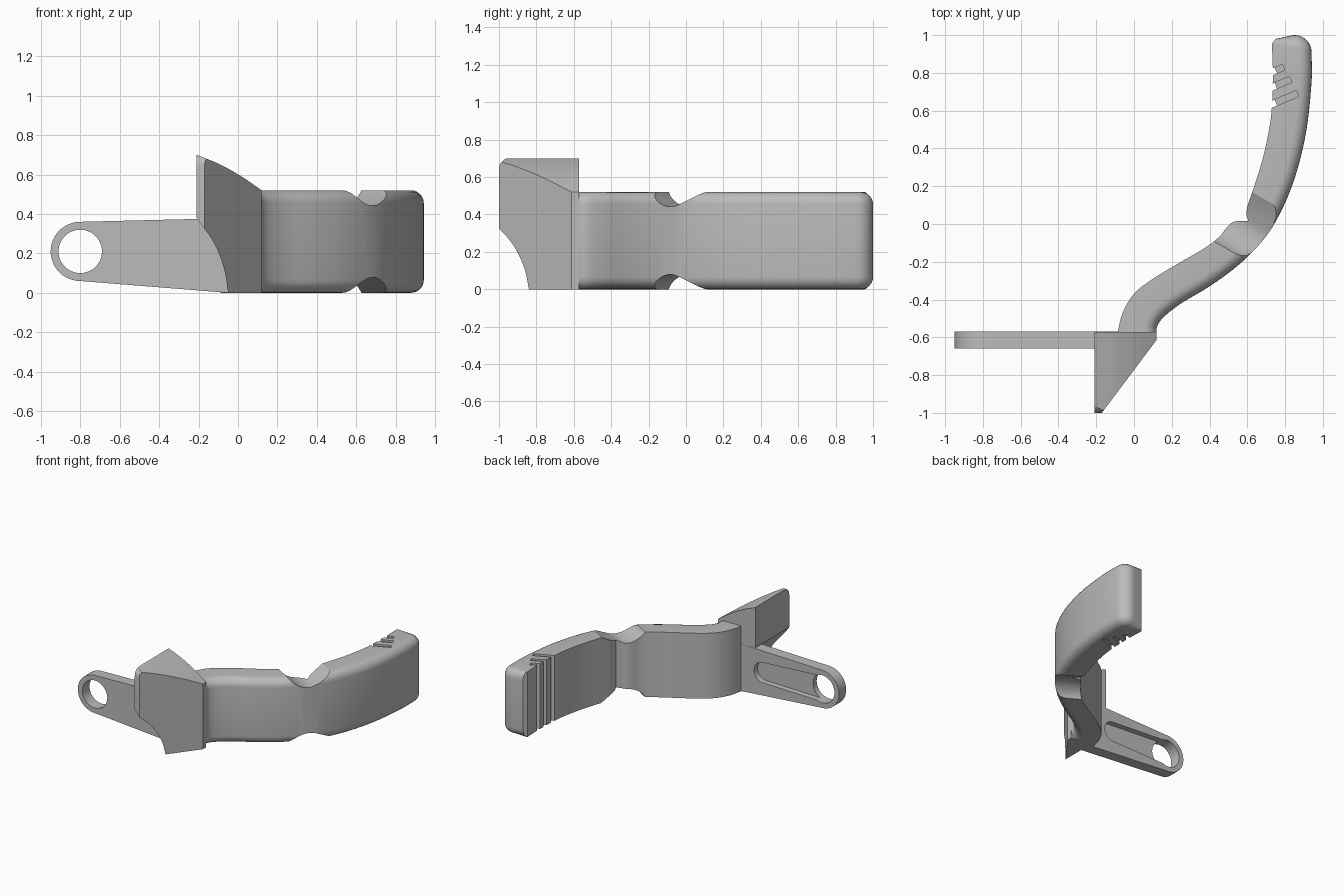
import bpy, bmesh, math
from mathutils import Vector, Matrix

if "Cube" in bpy.data.objects:
    bpy.data.objects.remove(bpy.data.objects["Cube"], do_unlink=True)

metal = bpy.data.materials.new("plain grey")
metal.use_nodes = True
GREY = (0.5, 0.5, 0.5, 1)
metal.diffuse_color = GREY
metal.node_tree.nodes["Principled BSDF"].inputs["Base Color"].default_value = GREY

H = 0.52  # lever height


def spline(pts, n=5):
    """Smooth curve through 2D points."""
    p = [Vector(q) for q in pts]
    p = [2 * p[0] - p[1]] + p + [2 * p[-1] - p[-2]]
    out = []
    for a, b, c, d in zip(p, p[1:], p[2:], p[3:]):
        for i in range(n):
            t = i / n
            out.append(0.5 * (2 * b + (c - a) * t + (2 * a - 5 * b + 4 * c - d) * t * t
                              + (3 * b - a - 3 * c + d) * t ** 3))
    return [tuple(q) for q in out] + [tuple(p[-2])]


def arc(cx, cy, r, start, end, n=24):
    angles = [math.radians(start + (end - start) * i / n) for i in range(n + 1)]
    return [(cx + r * math.cos(a), cy + r * math.sin(a)) for a in angles]


def prism(name, pts, axis, lo, hi):
    """Extrude a 2D outline along the named axis."""
    place = {"x": lambda u, v, w: (w, u, v),
             "y": lambda u, v, w: (u, w, v),
             "z": lambda u, v, w: (u, v, w)}[axis]
    bm = bmesh.new()
    rings = [[bm.verts.new(place(u, v, w)) for u, v in pts] for w in (lo, hi)]
    for ring in rings:
        bm.faces.new(ring)
    for i in range(len(pts)):
        j = (i + 1) % len(pts)
        bm.faces.new((rings[0][i], rings[0][j], rings[1][j], rings[1][i]))
    bmesh.ops.recalc_face_normals(bm, faces=bm.faces)
    mesh = bpy.data.meshes.new(name)
    bm.to_mesh(mesh)
    bm.free()
    mesh.materials.append(metal)
    obj = bpy.data.objects.new(name, mesh)
    bpy.context.collection.objects.link(obj)
    return obj


def activate(obj):
    bpy.ops.object.select_all(action="DESELECT")
    obj.select_set(True)
    bpy.context.view_layer.objects.active = obj


def combine(obj, tool, operation="DIFFERENCE"):
    mod = obj.modifiers.new("shape", "BOOLEAN")
    mod.operation, mod.solver, mod.object = operation, "EXACT", tool
    activate(obj)
    bpy.ops.object.modifier_apply(modifier=mod.name)
    bpy.data.objects.remove(tool, do_unlink=True)


def finish(obj):
    activate(obj)
    bpy.ops.object.shade_smooth_by_angle(angle=math.radians(28))


# Pivot arm with an eyelet and a tapered recess on its back
arm = prism("pivot_arm", arc(-0.80, 0.21, 0.15, 92, 262)
            + [(-0.05, 0), (0, 0.08), (0, 0.375), (-0.2, 0.375)], "y", -0.66, -0.57)
combine(arm, prism("recess", arc(-0.78, 0.21, 0.10, 90, 270)
                   + arc(-0.28, 0.20, 0.08, -90, 90), "y", -0.615, -0.5))
combine(arm, prism("eyelet_hole", arc(-0.80, 0.21, 0.11, 0, 352.5, 47), "y", -0.8, -0.4))
finish(arm)

# Wedge block: front silhouette limited by its plan and side outlines
top_edge = spline([(-0.21, 0.70), (-0.10, 0.655), (0.01, 0.595), (0.12, 0.52)])
low_edge = spline([(-0.05, 0), (-0.07, 0.12), (-0.12, 0.25), (-0.21, 0.38)])
block = prism("wedge_block", top_edge + [(0.12, 0)] + low_edge, "y", -1.1, -0.572)
combine(block, prism("plan", [(-0.3, -0.5), (-0.3, -1), (-0.17, -1), (0.122, -0.61),
                              (0.122, -0.5)], "z", -0.1, 0.9), "INTERSECT")
combine(block, prism("side", [(-0.5, -0.1), (-0.5, 0.702)]
                     + arc(-0.94, 0.642, 0.06, 90, 180, 8) + [(-1, -0.1)],
                     "x", -0.4, 0.3), "INTERSECT")
finish(block)

# Curved lever blade
outer = spline([(0.12, -0.58), (0.123, -0.54), (0.16, -0.49), (0.25, -0.42), (0.40, -0.33),
                (0.55, -0.22), (0.68, -0.09), (0.77, 0.05), (0.85, 0.24), (0.91, 0.48),
                (0.94, 0.75), (0.94, 0.91)])
tip = arc(0.85, 0.91, 0.09, 12, 100, 8) + [(0.75, 0.98)]
back = spline([(0.73, 0.955), (0.735, 0.80), (0.73, 0.62), (0.715, 0.50), (0.68, 0.34),
               (0.63, 0.18), (0.602, 0.10), (0.595, 0.05), (0.605, 0.018)], 4)
root = spline([(0.60, 0.015), (0.53, 0.012), (0.49, -0.02), (0.45, -0.07), (0.37, -0.13),
               (0.25, -0.20), (0.10, -0.29), (0, -0.37), (-0.06, -0.47), (-0.088, -0.58)], 4)
lever = prism("lever_blade", outer + tip + back + root, "z", 0, H)

# Round the rims of the outer side and tip
bm = bmesh.new()
bm.from_mesh(lever.data)
bm.verts.ensure_lookup_table()
total = len(outer + tip + back + root)
count = len(outer + tip)
rims = [e for e in bm.edges
        if abs(e.verts[0].co.z - e.verts[1].co.z) < 0.01
        and all(v.index % total < count for v in e.verts)
        and abs(e.verts[0].index - e.verts[1].index) == 1]
bmesh.ops.bevel(bm, geom=rims, offset=0.065, segments=6, profile=0.5, affect="EDGES")
bmesh.ops.recalc_face_normals(bm, faces=bm.faces)
bm.to_mesh(lever.data)
bm.free()

# Finger scallops across the top and bottom
dip = spline([(-0.17, 0.55), (-0.13, 0.49), (-0.07, 0.452), (0, 0.442), (0.07, 0.465),
              (0.15, 0.505), (0.22, 0.55)])
for side in (dip, [(u, H - v) for u, v in dip]):
    scallop = prism("scallop", side, "x", -0.4, 0.4)
    scallop.data.transform(Matrix.Translation((0.62, -0.03, 0))
                           @ Matrix.Rotation(math.radians(-30), 4, "Z"))
    combine(lever, scallop)

# Grip grooves wrapping the back edge near the tip
for y, length in ((0.615, 0.155), (0.705, 0.115), (0.785, 0.075)):
    frame = Matrix.Translation((0.73, y, 0)) @ Matrix.Rotation(math.radians(23), 4, "Z")
    for reach, lo, hi in ((0.03, -0.1, H + 0.1), (length, H - 0.015, H + 0.1),
                          (length, -0.1, 0.015)):
        groove = prism("groove", [(-0.06, 0), (reach, 0), (reach, 0.034), (-0.06, 0.034)],
                       "z", lo, hi)
        groove.data.transform(frame)
        combine(lever, groove)
finish(lever)
